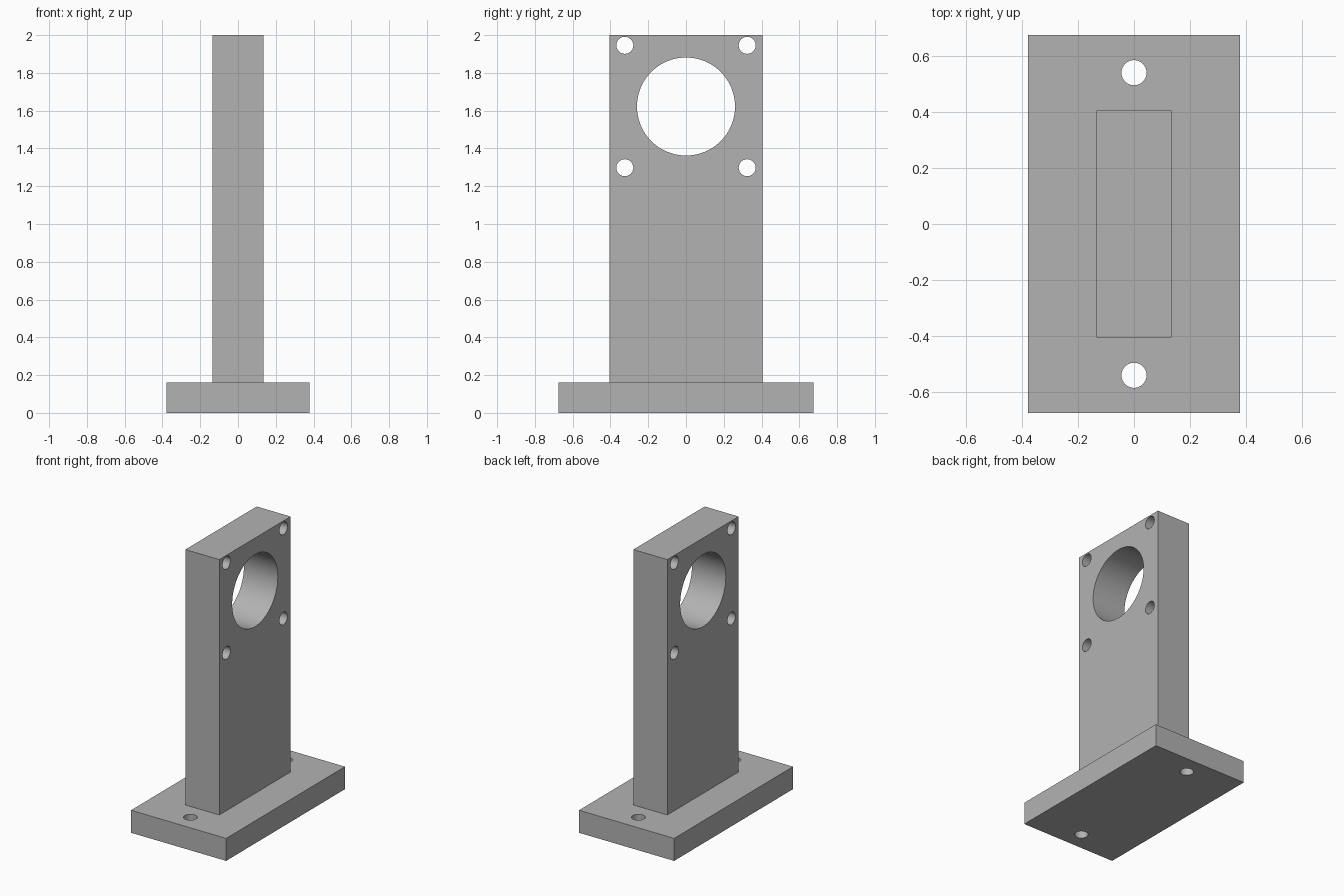
import bpy
import math

if "Cube" in bpy.data.objects:
    bpy.data.objects.remove(bpy.data.objects["Cube"], do_unlink=True)

# Single plain grey
GREY = (0.45, 0.45, 0.45, 1.0)
grey = bpy.data.materials.new("plain grey")
grey.use_nodes = True
grey.diffuse_color = GREY
grey.node_tree.nodes["Principled BSDF"].inputs["Base Color"].default_value = GREY

BASE_TOP = 0.162
HOLE_Z = 1.622
BOLT = 0.324
SMALL_R = 0.045


def block(name, width, depth, bottom, top):
    bpy.ops.mesh.primitive_cube_add(size=1, location=(0, 0, (bottom + top) / 2))
    obj = bpy.context.object
    obj.name = name
    obj.scale = (width, depth, top - bottom)
    bpy.ops.object.transform_apply(location=True, rotation=True, scale=True)
    obj.data.materials.append(grey)
    return obj


def drill(obj, location, radius, axis, sides):
    turn = (0, math.pi / 2, 0) if axis == "x" else (0, 0, 0)
    bpy.ops.mesh.primitive_cylinder_add(vertices=sides, radius=radius, depth=1,
                                        location=location, rotation=turn)
    cutter = bpy.context.object
    cutter.name = "hole_cutter"
    cutter.hide_render = True
    cutter.data.materials.append(grey)
    bpy.context.view_layer.objects.active = obj
    mod = obj.modifiers.new("hole", "BOOLEAN")
    mod.operation = "DIFFERENCE"
    mod.solver = "EXACT"
    mod.object = cutter
    bpy.ops.object.modifier_apply(modifier=mod.name)
    bpy.data.objects.remove(cutter, do_unlink=True)


# Base plate with two mounting holes
base = block("base_plate", 0.757, 1.351, 0, BASE_TOP)
for side in (-1, 1):
    drill(base, (0, side * 0.541, 0), SMALL_R, "z", 40)

# Upright with the large bore and four bolt holes
upright = block("upright_plate", 0.27, 0.811, BASE_TOP, 2)
drill(upright, (0, 0, HOLE_Z), 0.2595, "x", 96)
for side in (-1, 1):
    for level in (-1, 1):
        drill(upright, (0, side * BOLT, HOLE_Z + level * BOLT), SMALL_R, "x", 40)

# Smooth bores, sharp edges
for part in (base, upright):
    bpy.ops.object.select_all(action="DESELECT")
    part.select_set(True)
    bpy.context.view_layer.objects.active = part
    bpy.ops.object.shade_smooth_by_angle(angle=math.radians(30))
